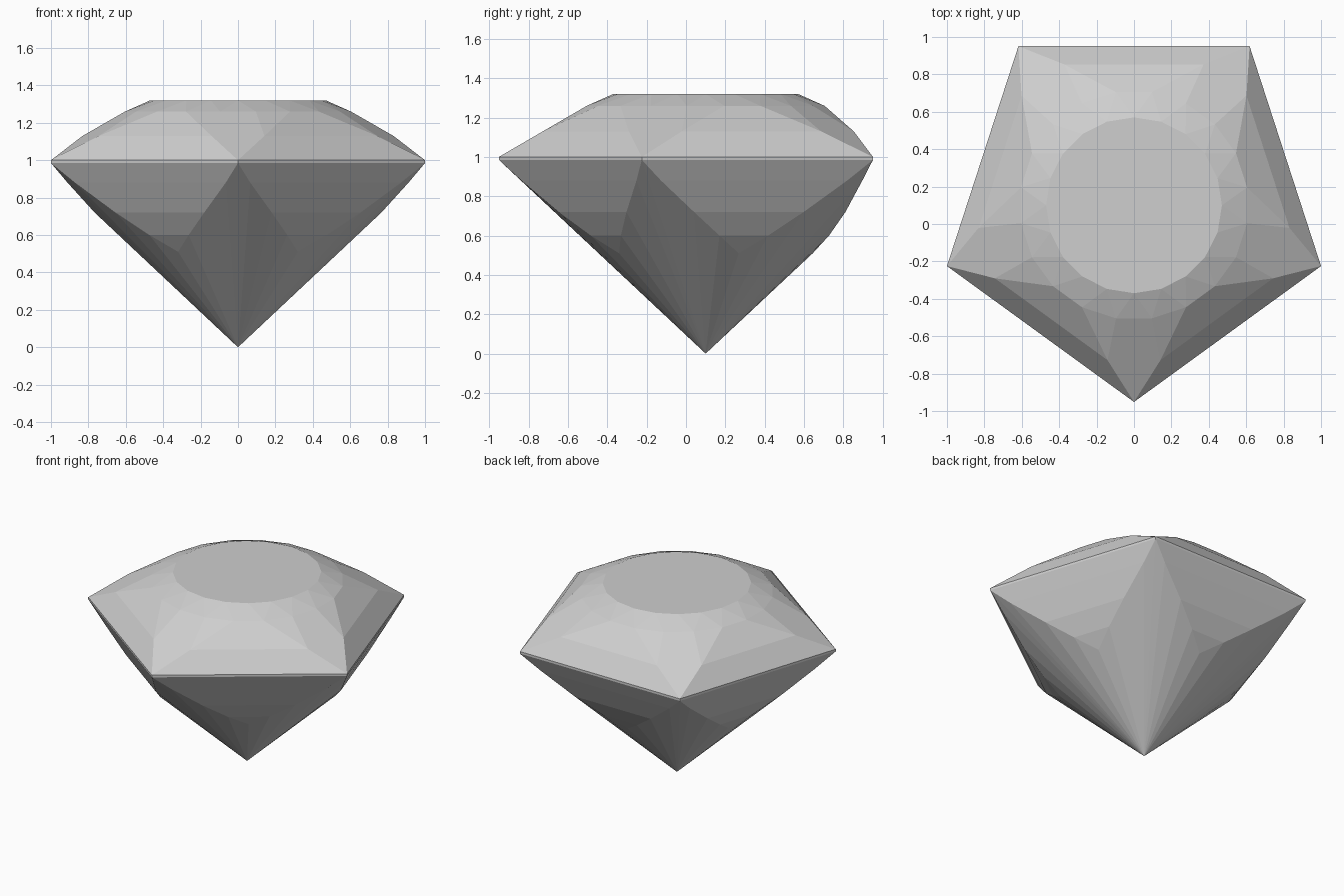
import bpy, bmesh, math
from mathutils import Vector

cube = bpy.data.objects.get("Cube")
if cube:
    bpy.data.objects.remove(cube, do_unlink=True)

CENTRE_Y = 0.1          # the point and table sit on this axis
GIRDLE_R = 1.0515       # corner radius of the pentagon outline
GIRDLE_LOW = 0.985
CONE = GIRDLE_R / GIRDLE_LOW   # lower facets end on this cone


def ring(radius, z, offsets, repeats=5):
    """Points at the given angles from each corner, repeated around the axis."""
    points = []
    for k in range(repeats):
        for off in offsets:
            a = math.radians(-90 + 360 / repeats * k + off)
            points.append(Vector((radius * math.cos(a),
                                  CENTRE_Y + radius * math.sin(a), z)))
    return points


# Crown: round table, offset ring below it, corner kites
points = ring(0.47, 1.32, [0], 20)
points += ring(0.612, 1.26, [9], 20)
points += ring(0.84, 1.13, [-9.7, 9.7])

# Girdle: thin pentagonal band
points += ring(GIRDLE_R, 1.0, [0])
points += ring(GIRDLE_R, GIRDLE_LOW, [0])

# Pavilion: stepped facets narrowing to the middle of each side, then the point
for z, off in ((0.88, 4), (0.72, 13.6), (0.6, 24.3)):
    points += ring(CONE * z, z, [-off, off])
points += ring(CONE * 0.51, 0.51, [36])
points.append(Vector((0, CENTRE_Y, 0)))

# Cut stone: flat facets spanning all the rings
bm = bmesh.new()
for p in points:
    bm.verts.new(p)
hull = bmesh.ops.convex_hull(bm, input=bm.verts[:])
loose = [v for v in bm.verts if not v.link_faces]
bmesh.ops.delete(bm, geom=loose, context='VERTS')
bmesh.ops.dissolve_limit(bm, angle_limit=math.radians(1), verts=bm.verts[:],
                         edges=bm.edges[:])
bmesh.ops.recalc_face_normals(bm, faces=bm.faces[:])
mesh = bpy.data.meshes.new("gemstone")
bm.to_mesh(mesh)
bm.free()

# Pale grey stone
stone = bpy.data.materials.new("pale_grey_stone")
stone.use_nodes = True
colour = (0.62, 0.62, 0.62, 1)
stone.diffuse_color = colour
stone.node_tree.nodes["Principled BSDF"].inputs["Base Color"].default_value = colour
mesh.materials.append(stone)

gem = bpy.data.objects.new("gemstone", mesh)
bpy.context.scene.collection.objects.link(gem)
